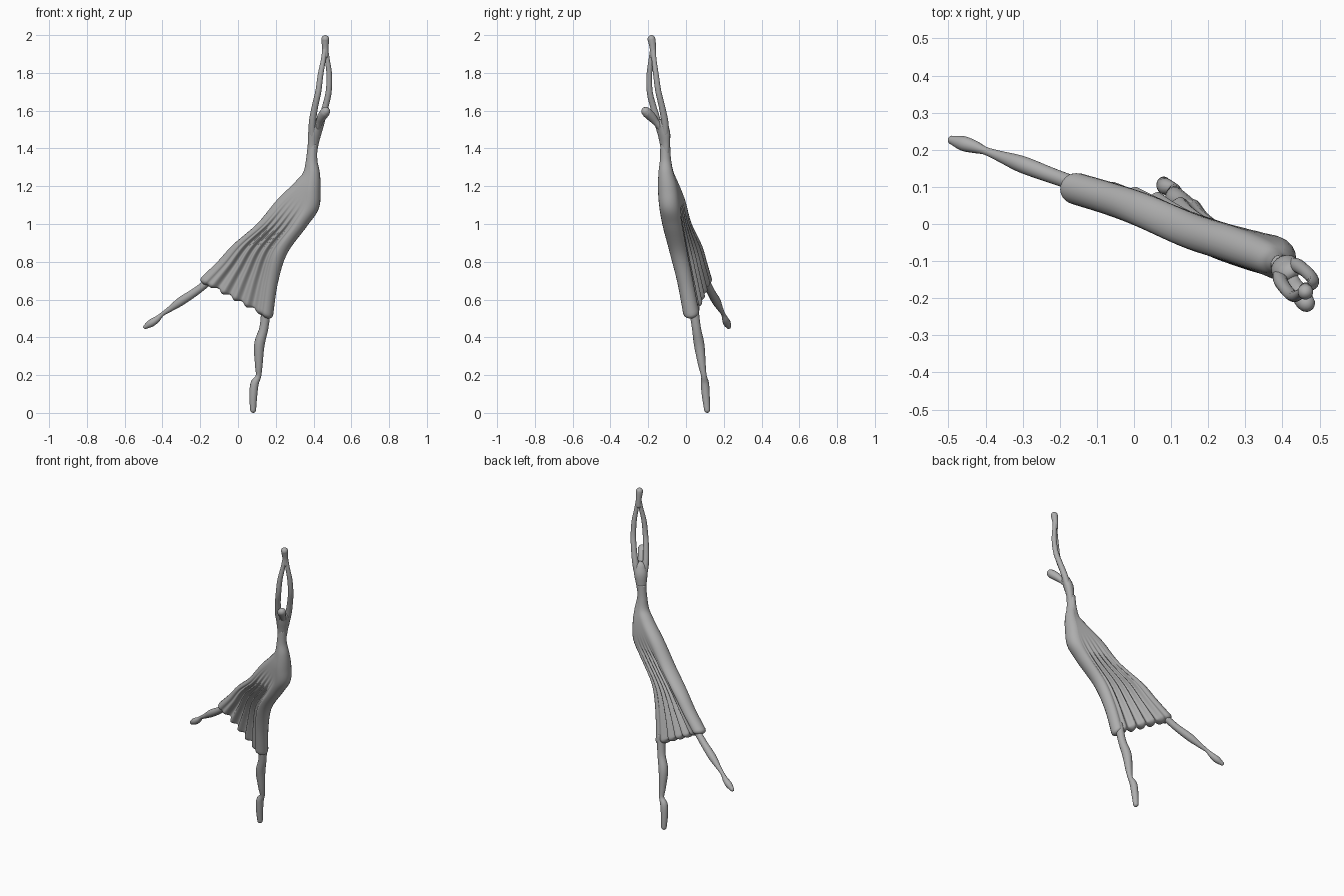
import bpy, bmesh, math
from mathutils import Vector

stone = bpy.data.materials.new("warm_grey_stone")
stone.diffuse_color = (0.42, 0.42, 0.42, 1)


def spline(rows, steps):
    """Catmull-Rom through rows of equal-length number tuples."""
    out = []
    n = len(rows)
    for i in range(n - 1):
        p0, p1, p2, p3 = rows[max(i - 1, 0)], rows[i], rows[i + 1], rows[min(i + 2, n - 1)]
        for k in range(steps):
            t = k / steps
            out.append([0.5 * (2 * b + (c - a) * t + (2 * a - 5 * b + 4 * c - d) * t * t
                               + (3 * b - a - 3 * c + d) * t ** 3)
                        for a, b, c, d in zip(p0, p1, p2, p3)])
    out.append(list(rows[-1]))
    return out


def loft(name, rings):
    """Skin a list of closed rings and cap both ends."""
    bm = bmesh.new()
    vr = [[bm.verts.new(p) for p in ring] for ring in rings]
    for a, b in zip(vr, vr[1:]):
        for i in range(len(a)):
            j = (i + 1) % len(a)
            bm.faces.new((a[i], a[j], b[j], b[i]))
    bm.faces.new(vr[0])
    bm.faces.new(vr[-1])
    bmesh.ops.recalc_face_normals(bm, faces=bm.faces)
    for f in bm.faces:
        f.smooth = True
    me = bpy.data.meshes.new(name)
    bm.to_mesh(me)
    bm.free()
    me.materials.append(stone)
    ob = bpy.data.objects.new(name, me)
    bpy.context.collection.objects.link(ob)
    return ob


def tube(name, pts, flat=1.0, side=(1, 0.2, 0), sides=16):
    """Round-ended limb through (x, y, z, radius) points; flat squashes one axis."""
    path = spline(pts, 6)
    P = [Vector(p[:3]) for p in path]
    R = [p[3] for p in path]
    T = [(P[min(i + 1, len(P) - 1)] - P[max(i - 1, 0)]).normalized() for i in range(len(P))]
    st = [(P[0] - T[0] * R[0] * math.cos(a), R[0] * math.sin(a), T[0]) for a in (0.1, 0.4, 0.8, 1.2)]
    st += list(zip(P, R, T))
    st += [(P[-1] + T[-1] * R[-1] * math.cos(a), R[-1] * math.sin(a), T[-1]) for a in (1.2, 0.8, 0.4, 0.1)]
    rings = []
    for p, r, t in st:
        u = Vector(side)
        u = (u - t * u.dot(t)).normalized()
        v = t.cross(u)
        rings.append([p + r * (math.cos(a) * u + flat * math.sin(a) * v)
                      for a in (2 * math.pi * k / sides for k in range(sides))])
    return loft(name, rings)


# Dress: two veiled legs (A standing, B trailing) joined by a pleated web
# each row: A xyz, A radius, B xyz, B radius
rows = [
    (0.395, -0.110, 1.42, 0.026, 0.395, -0.110, 1.42, 0.026),
    (0.391, -0.109, 1.34, 0.029, 0.389, -0.108, 1.34, 0.029),
    (0.393, -0.106, 1.27, 0.040, 0.380, -0.102, 1.27, 0.037),
    (0.387, -0.097, 1.19, 0.052, 0.345, -0.085, 1.21, 0.045),
    (0.373, -0.086, 1.09, 0.055, 0.255, -0.052, 1.12, 0.048),
    (0.312, -0.070, 0.99, 0.053, 0.150, -0.018, 1.00, 0.048),
    (0.213, -0.038, 0.85, 0.048, 0.020, 0.038, 0.885, 0.046),
    (0.170, -0.004, 0.70, 0.043, -0.065, 0.068, 0.79, 0.044),
    (0.147, 0.027, 0.535, 0.043, -0.155, 0.095, 0.70, 0.043),
]
PLEATS, SIDE, CAP = 5, 60, 10
stations = spline(rows, 8)
count = len(stations) - 1


def section(i, scale=1.0, push=0.0):
    row = stations[i]
    prev, nxt = stations[max(i - 1, 0)], stations[min(i + 1, count)]
    A, B = Vector(row[:3]), Vector(row[4:7])
    rA, rB = row[3], row[7]
    dA = (Vector(nxt[:3]) - Vector(prev[:3])).normalized()
    dB = (Vector(nxt[4:7]) - Vector(prev[4:7])).normalized()
    u = (B - A + 0.02 * Vector((-0.95, 0.3, 0))).normalized()
    n = u.cross(dA + dB).normalized()
    g = min(1, max(0, (i / count - 0.45) / 0.4))
    g = g * g * (3 - 2 * g)

    def side(s, sign):
        r = rA + (rB - rA) * s
        dip = min(1, math.sin(math.pi * s) * 3) * (0.34 + 0.28 * math.cos(2 * math.pi * PLEATS * s))
        off = r * (1 - g * dip)
        return A.lerp(B, s) + n * sign * off * scale + dA.lerp(dB, s) * push * off

    angs = [math.pi * (k / CAP - 0.5) for k in range(CAP + 1)]
    pts = [A + scale * rA * (-math.cos(a) * u + math.sin(a) * n) + dA * push * rA for a in angs]
    pts += [side(k / SIDE, 1) for k in range(1, SIDE)]
    pts += [B + scale * rB * (math.cos(a) * u + math.sin(a) * n) + dB * push * rB for a in reversed(angs)]
    pts += [side(k / SIDE, -1) for k in range(SIDE - 1, 0, -1)]
    return pts


rings = [section(i) for i in range(count + 1)]
rings += [section(count, math.cos(a), 0.7 * math.sin(a)) for a in (0.35, 0.7, 1.05, 1.35, 1.5)]
loft("pleated_dress", rings)

# Legs with pointed feet
tube("standing_leg", [
    (0.150, 0.040, 0.56, 0.026), (0.137, 0.055, 0.45, 0.024), (0.113, 0.070, 0.36, 0.028),
    (0.110, 0.085, 0.25, 0.020), (0.108, 0.095, 0.195, 0.015), (0.088, 0.100, 0.155, 0.022),
    (0.081, 0.105, 0.09, 0.021), (0.080, 0.112, 0.016, 0.016)])
tube("trailing_leg", [
    (-0.150, 0.105, 0.70, 0.020), (-0.220, 0.130, 0.645, 0.021), (-0.300, 0.160, 0.592, 0.023),
    (-0.360, 0.182, 0.550, 0.015), (-0.400, 0.197, 0.523, 0.011), (-0.430, 0.208, 0.495, 0.017),
    (-0.460, 0.217, 0.475, 0.020), (-0.490, 0.226, 0.456, 0.012)], side=(0, 1, 0))

# Upper torso, wider across the shoulders
tube("upper_torso", [
    (0.395, -0.110, 1.38, 0.026), (0.399, -0.112, 1.43, 0.032), (0.406, -0.117, 1.48, 0.039),
    (0.416, -0.126, 1.52, 0.036)], flat=0.75, side=(1, 0.8, 0))

# Neck and tilted head
tube("neck_and_head", [
    (0.416, -0.125, 1.50, 0.018), (0.430, -0.155, 1.535, 0.018), (0.442, -0.180, 1.564, 0.024),
    (0.458, -0.205, 1.588, 0.026), (0.464, -0.213, 1.596, 0.024)])

# Arms raised into a closed loop
tube("left_arm", [
    (0.393, -0.130, 1.47, 0.018), (0.394, -0.150, 1.54, 0.019), (0.407, -0.173, 1.62, 0.017),
    (0.425, -0.192, 1.70, 0.016), (0.437, -0.194, 1.79, 0.015), (0.452, -0.185, 1.87, 0.013),
    (0.460, -0.177, 1.93, 0.013)])
tube("right_arm", [
    (0.424, -0.108, 1.48, 0.018), (0.440, -0.112, 1.54, 0.019), (0.462, -0.127, 1.62, 0.017),
    (0.480, -0.146, 1.70, 0.016), (0.483, -0.159, 1.79, 0.015), (0.473, -0.169, 1.87, 0.013),
    (0.464, -0.173, 1.93, 0.013)])
tube("joined_hands", [
    (0.462, -0.174, 1.89, 0.016), (0.462, -0.175, 1.93, 0.017), (0.462, -0.180, 1.965, 0.020),
    (0.462, -0.183, 1.979, 0.021)])
